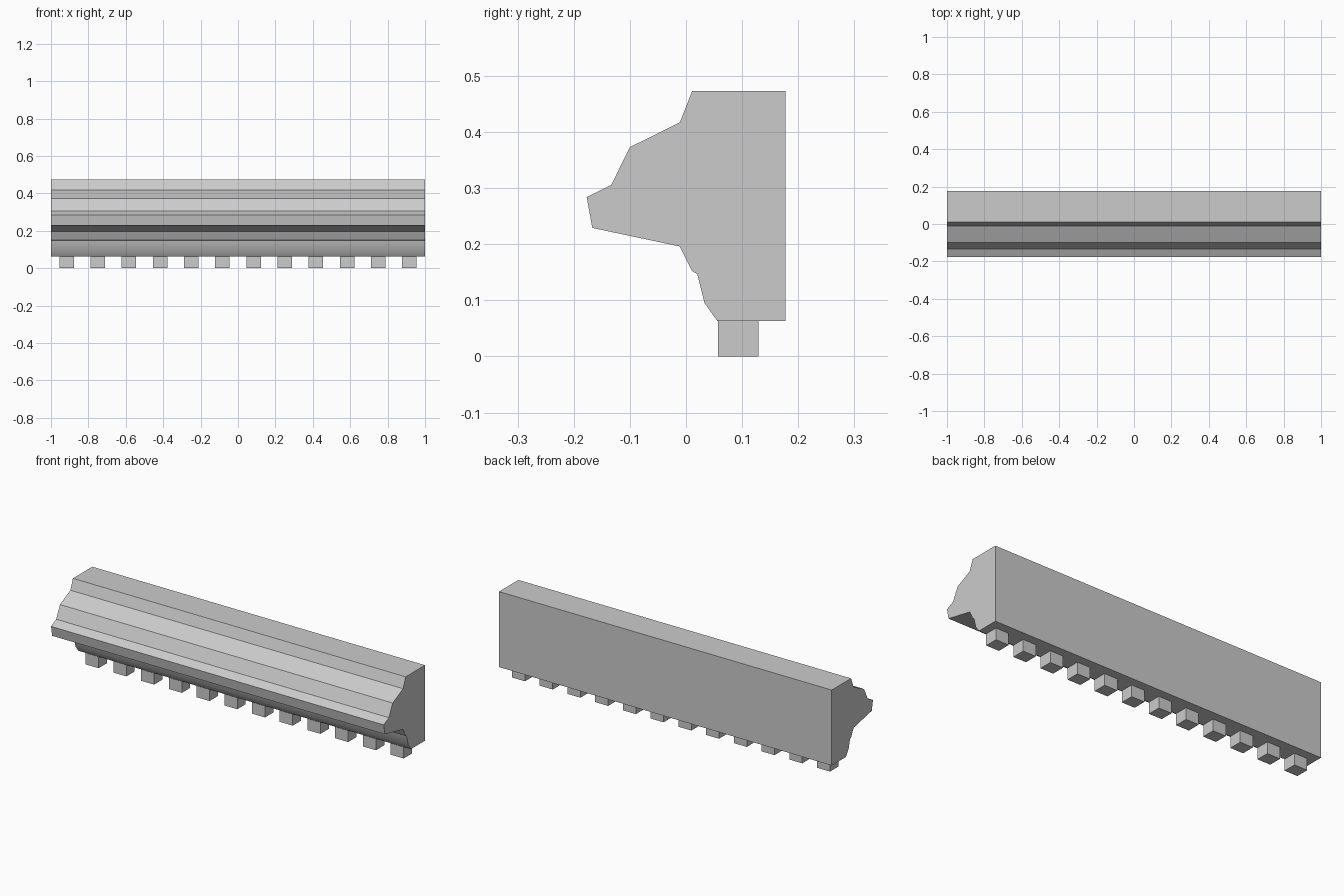
import bpy, bmesh

if "Cube" in bpy.data.objects:
    bpy.data.objects.remove(bpy.data.objects["Cube"])

# Moulding cross-section as (y, z), swept along x
PROFILE = [(0.177, 0.063), (0.177, 0.473), (0.011, 0.473), (-0.011, 0.417),
           (-0.100, 0.373), (-0.133, 0.306), (-0.177, 0.284), (-0.167, 0.229),
           (-0.011, 0.196), (0.011, 0.152), (0.020, 0.147), (0.033, 0.095),
           (0.056, 0.063)]


def finish(name, bm, smooth_angle=None):
    bmesh.ops.recalc_face_normals(bm, faces=bm.faces)
    mesh = bpy.data.meshes.new(name)
    bm.to_mesh(mesh)
    bm.free()
    obj = bpy.data.objects.new(name, mesh)
    bpy.context.collection.objects.link(obj)
    if smooth_angle:
        bpy.ops.object.select_all(action='DESELECT')
        obj.select_set(True)
        bpy.context.view_layer.objects.active = obj
        bpy.ops.object.shade_smooth_by_angle(angle=smooth_angle)
    return obj


def box(name, x, y, z):
    bm = bmesh.new()
    bmesh.ops.create_cube(bm, size=1)
    for v in bm.verts:
        for axis, (lo, hi) in enumerate((x, y, z)):
            v.co[axis] = hi if v.co[axis] > 0 else lo
    return finish(name, bm)


# Cornice body
bm = bmesh.new()
end = bm.faces.new([bm.verts.new((-1, y, z)) for y, z in PROFILE])
side = bmesh.ops.extrude_face_region(bm, geom=[end], use_keep_orig=True)
bmesh.ops.translate(bm, vec=(2, 0, 0),
                    verts=[g for g in side["geom"] if isinstance(g, bmesh.types.BMVert)])
finish("cornice_moulding", bm, 0.6)

# Row of dentil blocks hanging below
COUNT = 12
for i in range(COUNT):
    cx = -1 + (i + 0.5) * 2 / COUNT
    box(f"dentil_{i + 1}", (cx - 0.039, cx + 0.039), (0.057, 0.129), (0, 0.063))
